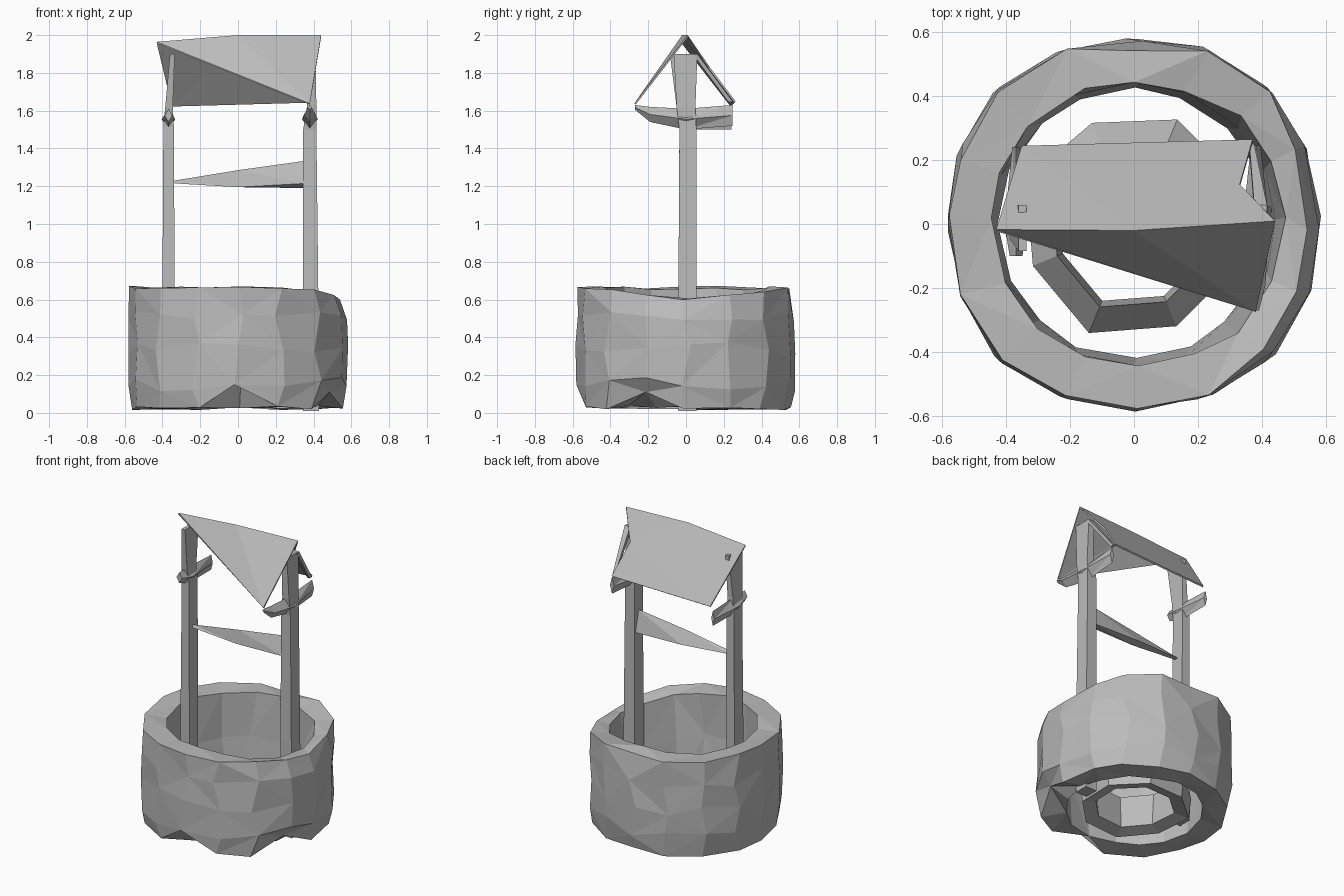
import bpy, math, random

if "Cube" in bpy.data.objects:
    bpy.data.objects.remove(bpy.data.objects["Cube"])
random.seed(4)

stone = bpy.data.materials.new("plain grey")
stone.diffuse_color = (0.5, 0.5, 0.5, 1)
stone.use_nodes = True
stone.node_tree.nodes["Principled BSDF"].inputs["Base Color"].default_value = stone.diffuse_color


def make(name, verts, faces, thick=0):
    me = bpy.data.meshes.new(name)
    me.from_pydata(verts, [], faces)
    me.materials.append(stone)
    ob = bpy.data.objects.new(name, me)
    bpy.context.collection.objects.link(ob)
    if thick:
        mod = ob.modifiers.new("thickness", 'SOLIDIFY')
        mod.thickness = thick
        mod.offset = 0
    return ob


def loft(name, rings):
    """Closed solid through cross-sections of equal size, triangulated sides."""
    n = len(rings[0])
    verts = [p for r in rings for p in r]
    faces = [tuple(reversed(range(n))), tuple(range(len(verts) - n, len(verts)))]
    for k in range(len(rings) - 1):
        for i in range(n):
            a, b = k * n + i, k * n + (i + 1) % n
            faces += [(a, b, b + n), (a, b + n, a + n)]
    return make(name, verts, faces)


def torus_skin(name, columns):
    """Closed ring: each column is a loop of points around the wall section."""
    n, m = len(columns), len(columns[0])
    faces = []
    for i in range(n):
        for j in range(m):
            a, b = i * m + j, ((i + 1) % n) * m + j
            c, d = ((i + 1) % n) * m + (j + 1) % m, i * m + (j + 1) % m
            faces += [(a, b, c), (a, c, d)] if (i + j) % 2 else [(a, b, d), (b, c, d)]
    return make(name, [p for c in columns for p in c], faces)


# Rough stone wall: faceted hollow ring
N = 16
section = [(0.56, 0.025), (0.58, 0.15), (0.58, 0.34), (0.577, 0.51),
           (0.545, 0.645), (0.445, 0.64), (0.445, 0.34), (0.42, 0.03)]
columns = []
for i in range(N):
    a = 2 * math.pi * i / N
    col = []
    for j, (r, z) in enumerate(section):
        t = a + random.uniform(-0.05, 0.05)
        r += random.uniform(-0.006, 0.006)
        z += random.uniform(-0.04, 0.04) if j in (1, 2, 3, 6) else random.uniform(-0.01, 0.01)
        if j < 5:
            # squarer plan: fuller on the diagonals
            r += 0.016 * math.sin(2 * a) ** 2
        if j in (4, 5):
            # rim dips on the right
            z += 0.02 - 0.06 * max(0, math.cos(a)) ** 3
        # rim flares at the left, front and back right corner
        if j == 4 and (math.cos(a) < -0.3 or math.sin(a) < -0.8 or i in (2, 3)):
            r += 0.028
        if j == 5 and math.cos(a) > 0.6:
            r += 0.025
        # chipped foot at the front and the right
        if i in (12, 15) and j == 0:
            z, r = (0.18, 0.51) if i == 12 else (0.11, 0.53)
        col.append((r * math.cos(t), r * math.sin(t), max(z, 0.01)))
    columns.append(col)
torus_skin("stone_wall", columns)

# Broken stone ring low inside the well
inner = []
for i in range(8):
    a = 2 * math.pi * (i + 0.5) / 8
    k = random.uniform(0.96, 1.04)
    inner.append([(r * k * math.cos(a), r * k * math.sin(a), z)
                  for r, z in ((0.34, 0.03), (0.355, 0.17), (0.27, 0.27), (0.25, 0.05))])
torus_skin("inner_stone_ring", inner)


def rect(x0, x1, y0, y1, z):
    return [(x0, y0, z), (x1, y0, z), (x1, y1, z), (x0, y1, z)]


# Posts, slightly tapered, narrowing above the brackets
loft("left_post", [rect(-.40, -.335, -.04, .055, .08), rect(-.40, -.335, -.04, .055, .65),
                   rect(-.395, -.34, -.035, .055, 1.52), rect(-.385, -.345, -.05, .05, 1.62),
                   rect(-.36, -.335, -.085, .06, 1.90)])
loft("right_post", [rect(.345, .43, -.04, .055, .01), rect(.345, .425, -.04, .055, .65),
                    rect(.345, .415, -.035, .055, 1.5), rect(.365, .415, -.05, .05, 1.62),
                    rect(.37, .41, -.065, .06, 1.90)])


# Cross brackets under the roof: diamond section beams
def bracket(name, x, stations):
    loft(name, [[(x, y, lo), (x + w, y, (lo + hi) / 2), (x, y, hi), (x - w, y, (lo + hi) / 2)]
                for y, lo, hi, w in stations])


bracket("left_bracket", -.368, [(-.10, 1.54, 1.61, .02), (0, 1.50, 1.61, .036), (.24, 1.50, 1.60, .012)])
bracket("right_bracket", .38, [(-.27, 1.605, 1.63, .01), (-.19, 1.54, 1.62, .03),
                               (0, 1.50, 1.61, .042), (.245, 1.52, 1.63, .015)])

# Winding axle, a wedge narrowing to the left
loft("axle", [[(-.335, -.01, 1.215), (-.335, .015, 1.215), (-.335, 0, 1.23)],
              [(0, -.015, 1.195), (0, .045, 1.2), (0, 0, 1.285)],
              [(.36, -.035, 1.215), (.36, .045, 1.19), (.36, .01, 1.335)]])

# Roof: full back slope and torn triangular front slope
roof = [(-.43, -.02, 1.96), (0, -.02, 1.995), (.44, .01, 1.995),
        (-.35, .24, 1.625), (.37, .26, 1.645), (.33, .12, 1.83), (.38, -.27, 1.635)]
make("roof", roof, [(0, 1, 3), (1, 5, 3), (5, 4, 3), (1, 2, 5),
                    (1, 0, 6), (2, 1, 6)], 0.01)

# Gable strip closing the back right roof edge
loft("gable_strip", [rect(.375, .415, .035, .06, 1.90), rect(.36, .375, .225, .25, 1.645)])
